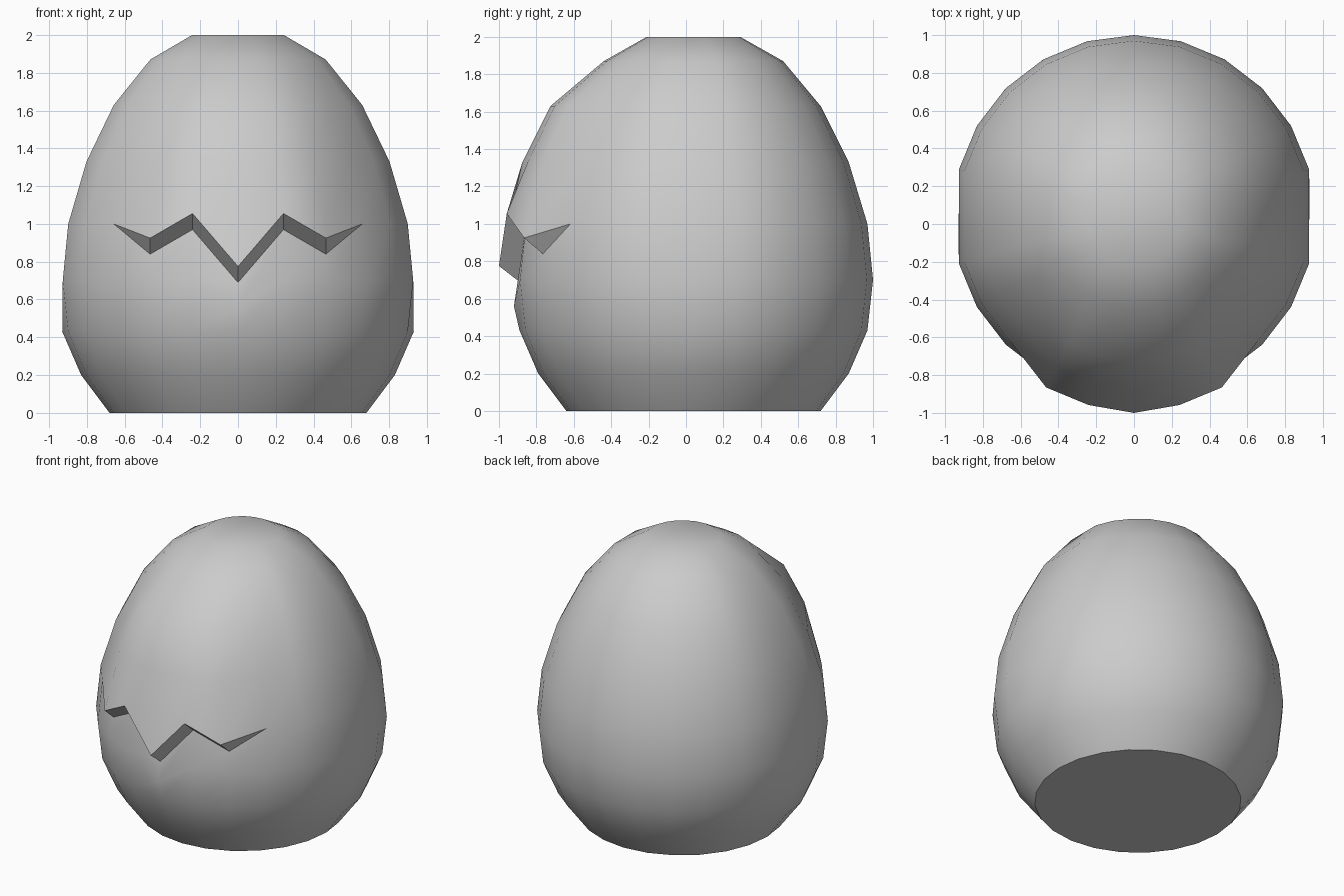
import bpy, bmesh, math

if "Cube" in bpy.data.objects:
    bpy.data.objects.remove(bpy.data.objects["Cube"])

SEG, CY = 24, 0.04
STEP = 2 * math.pi / SEG
# Egg profile: radius, height
PROFILE = [(.68, 0), (.83, .2), (.93, .43), (.96, .7), (.93, 1.0),
           (.83, 1.33), (.68, 1.63), (.48, 1.87), (.25, 2.0)]
# Heights of the zigzag crack, by steps away from the front centre line
LIP_Z = {0: .69, 1: .97, 2: .84}
CRACK_RING = 4

bm = bmesh.new()


def off(k):
    """Steps from the front centre line."""
    return min(k, SEG - k)


def vert(ring, k):
    r, z = PROFILE[ring]
    x, y = r * math.sin(k * STEP), CY - r * math.cos(k * STEP)
    if off(k) == 6 and ring >= 3:          # slightly flattened flanks
        x *= math.cos(STEP)
    if ring == 3 and k == 0:               # room for the crack's low point
        z = .56
    if ring == CRACK_RING and off(k) in LIP_Z:
        z = LIP_Z[off(k)]
    if ring in (5, 6) and off(k) <= 2:     # raised shell above the crack
        y -= .085
    return bm.verts.new((x, y, z))


rings = [[vert(i, k) for k in range(SEG)] for i in range(len(PROFILE))]

# Overhanging upper lip of the crack
lower = rings[CRACK_RING]
upper = list(lower)
for k in range(SEG):
    if off(k) in LIP_Z:
        c = lower[k].co
        upper[k] = bm.verts.new((c.x, c.y - .11 if k == 0 else c.y - .1, c.z + .085))


def bridge(a, b):
    for k in range(SEG):
        n = (k + 1) % SEG
        quad = list(dict.fromkeys((a[k], a[n], b[n], b[k])))
        if len(quad) > 2:
            bm.faces.new(quad)


for i in range(len(rings) - 1):
    bridge(upper if i == CRACK_RING else rings[i], rings[i + 1])
bridge(lower, upper)

# Flat base and top
bm.faces.new(rings[0][::-1])
bm.faces.new(rings[-1])
bmesh.ops.recalc_face_normals(bm, faces=bm.faces)

mesh = bpy.data.meshes.new("cracked_egg")
bm.to_mesh(mesh)
bm.free()
egg = bpy.data.objects.new("cracked_egg", mesh)
bpy.context.collection.objects.link(egg)
bpy.context.view_layer.objects.active = egg
egg.select_set(True)
bpy.ops.object.shade_smooth_by_angle(angle=math.radians(40))
